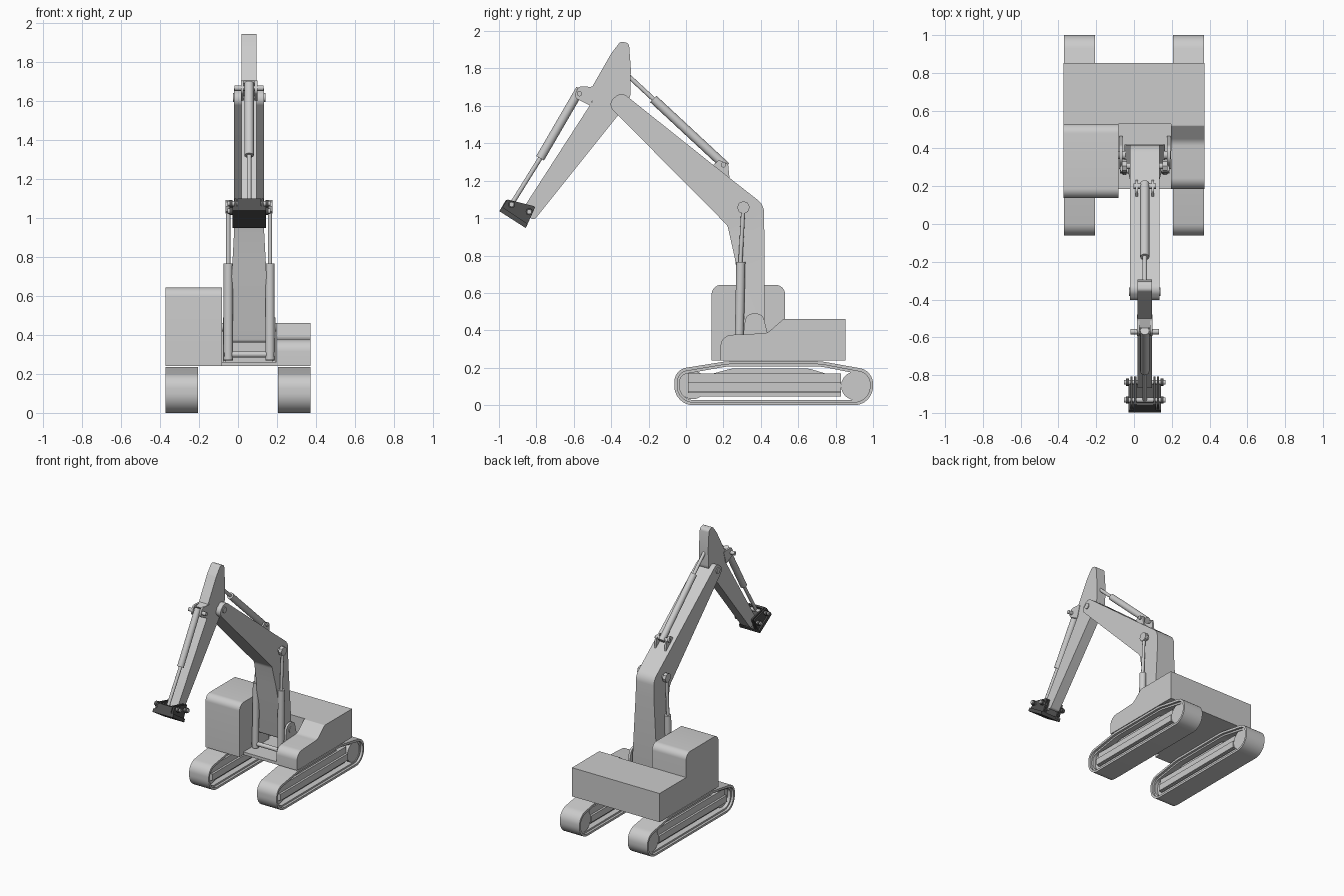
import bpy, bmesh, math
from mathutils import Vector

if "Cube" in bpy.data.objects:
    bpy.data.objects.remove(bpy.data.objects["Cube"])

CX = 0.057  # centre plane of the digging arm

dark = bpy.data.materials.new("dark_steel")
dark.diffuse_color = (0.08, 0.08, 0.08, 1)
dark.use_nodes = True
dark.node_tree.nodes["Principled BSDF"].inputs["Base Color"].default_value = dark.diffuse_color


def finish(name, bm, mat=None):
    bmesh.ops.recalc_face_normals(bm, faces=bm.faces)
    me = bpy.data.meshes.new(name)
    bm.to_mesh(me)
    bm.free()
    me.shade_smooth()
    me.set_sharp_from_angle(angle=math.radians(32))
    if mat:
        me.materials.append(mat)
    ob = bpy.data.objects.new(name, me)
    bpy.context.collection.objects.link(ob)
    return ob


def fillet(pts, seg=6):
    """Round the corners of a (y, z[, radius]) outline."""
    out = []
    for i, p in enumerate(pts):
        c = Vector(p[:2])
        if len(p) < 3:
            out.append(c)
            continue
        a = (Vector(pts[i - 1][:2]) - c).normalized()
        b = (Vector(pts[(i + 1) % len(pts)][:2]) - c).normalized()
        half = a.angle(b) / 2
        t = p[2] / math.tan(half)
        mid = c + (a + b).normalized() * (p[2] / math.sin(half))
        s, e = c + a * t - mid, c + b * t - mid
        for k in range(seg + 1):
            f = k / seg
            out.append(mid + (s * (1 - f) + e * f).normalized() * p[2])
    return out


def prism(bm, pts, x0, x1):
    lo = [bm.verts.new((x0, p[0], p[1])) for p in pts]
    hi = [bm.verts.new((x1, p[0], p[1])) for p in pts]
    bm.faces.new(lo)
    bm.faces.new(hi[::-1])
    for i in range(len(pts)):
        bm.faces.new((lo[i - 1], lo[i], hi[i], hi[i - 1]))


def plate(name, pts, x0, x1, mat=None):
    bm = bmesh.new()
    prism(bm, fillet(pts), x0, x1)
    return finish(name, bm, mat)


def box(name, x0, x1, y0, y1, z0, z1, mat=None):
    return plate(name, [(y0, z0), (y1, z0), (y1, z1), (y0, z1)], x0, x1, mat)


def rod(name, a, b, r, n=20, mat=None):
    a, b = Vector(a), Vector(b)
    bm = bmesh.new()
    bmesh.ops.create_cone(bm, cap_ends=True, segments=n, radius1=r, radius2=r, depth=(b - a).length)
    q = Vector((0, 0, 1)).rotation_difference(b - a)
    bmesh.ops.transform(bm, matrix=q.to_matrix().to_4x4(), verts=bm.verts)
    bmesh.ops.translate(bm, vec=(a + b) / 2, verts=bm.verts)
    return finish(name, bm, mat)


def ring(name, outer, inner, x0, x1):
    """Closed belt between two outlines with the same point count."""
    bm = bmesh.new()
    loops = [[bm.verts.new((x, p[0], p[1])) for p in o]
             for o, x in ((outer, x0), (outer, x1), (inner, x1), (inner, x0))]
    for i in range(len(outer)):
        for k in range(4):
            a, b = loops[k], loops[(k + 1) % 4]
            bm.faces.new((a[i - 1], a[i], b[i], b[i - 1]))
    return finish(name, bm)


def belt(d):
    """Track outline shrunk inward by d."""
    return fillet([(-0.062 + d, d, 0.1 - d), (1.0 - d, d, 0.1 - d), (1.0 - d, 0.185 - d, 0.085 - d),
                   (0.72, 0.235 - d, 0.3), (0.22, 0.235 - d, 0.3), (-0.062 + d, 0.19 - d, 0.075 - d)], 8)


# Crawler tracks with frame, hump, rail and wheels
for side, s in (("left", -1), ("right", 1)):
    c = 0.2885 * s
    ring(side + "_track", belt(0), belt(0.016), c - 0.083, c + 0.083)
    ring(side + "_track_guide", belt(0.014), belt(0.028), c - 0.065, c + 0.065)
    plate(side + "_track_frame", [(0.01, 0.065), (0.83, 0.065), (0.83, 0.17), (0.01, 0.17)], c - 0.05, c + 0.05)
    box(side + "_frame_ledge", c - 0.066, c + 0.066, 0.01, 0.83, 0.07, 0.12)
    box(side + "_roller_rail", c - 0.04, c + 0.04, 0.01, 0.83, 0.045, 0.068)
    plate(side + "_frame_hump", [(0.13, 0.165), (0.76, 0.165), (0.66, 0.195, 0.1), (0.24, 0.195, 0.1)],
          c - 0.035, c + 0.035)
    rod(side + "_sprocket", (c - 0.06, 0.905, 0.103), (c + 0.06, 0.905, 0.103), 0.076, 28)
    rod(side + "_idler", (c - 0.04, 0.035, 0.108), (c + 0.04, 0.035, 0.108), 0.076, 28)

# Upper body: engine block, floor, cab and side housing
box("engine_block", -0.372, 0.372, 0.53, 0.852, 0.24, 0.46)
box("deck_floor", -0.085, 0.2, 0.185, 0.53, 0.24, 0.262)
plate("cab", [(0.137, 0.24), (0.53, 0.24), (0.53, 0.643, 0.05), (0.137, 0.643, 0.05)], -0.372, -0.083)
plate("side_housing", [(0.185, 0.24), (0.53, 0.24), (0.53, 0.46), (0.52, 0.46, 0.01),
                       (0.435, 0.385, 0.06), (0.185, 0.373, 0.06)], 0.197, 0.372)

# Boom: bent arm that widens towards its foot
bm = bmesh.new()
prism(bm, fillet([(0.33, 0.36, 0.02), (0.42, 0.36, 0.02), (0.418, 1.07, 0.09), (0.22, 1.225, 0.3),
                  (-0.345, 1.675, 0.043), (-0.425, 1.612, 0.043), (0.222, 0.96, 0.06), (0.26, 0.79)]),
      CX - 0.077, CX + 0.077)
bmesh.ops.bisect_plane(bm, geom=bm.verts[:] + bm.edges[:] + bm.faces[:],
                       plane_co=(0, 0, 0.93), plane_no=(0, 0, 1))
for v in bm.verts:
    if v.co.z < 0.93:
        v.co.x = CX + (v.co.x - CX) * (1 + 0.7 * (0.93 - v.co.z))
finish("boom", bm)
rod("boom_tip_pin", (CX - 0.083, -0.358, 1.617), (CX + 0.083, -0.358, 1.617), 0.022)
rod("boom_foot_pin", (CX - 0.14, 0.365, 0.44), (CX + 0.14, 0.365, 0.44), 0.022)
rod("lift_pin", (CX - 0.118, 0.307, 1.057), (CX + 0.118, 0.307, 1.057), 0.016)
rod("lift_base_pin", (CX - 0.13, 0.284, 0.30), (CX + 0.13, 0.284, 0.30), 0.016)

# Lift cylinders and foot brackets on both sides of the boom
for side, s in (("left", -1), ("right", 1)):
    x = CX + s * 0.107
    rod(side + "_lift_barrel", (x, 0.283, 0.27), (x, 0.293, 0.765), 0.024)
    rod(side + "_lift_rod", (x, 0.29, 0.75), (x, 0.306, 1.05), 0.011)
    rod(side + "_lift_nut", (x - 0.013, 0.307, 1.057), (x + 0.013, 0.307, 1.057), 0.034, 8)
    plate(side + "_foot_bracket", [(0.29, 0.25), (0.47, 0.25), (0.41, 0.49, 0.045), (0.32, 0.49, 0.045)],
          CX + s * 0.118, CX + s * 0.135)
    # Ears for the arm cylinder on top of the boom
    plate(side + "_boom_ear", [(0.13, 1.27), (0.235, 1.19), (0.225, 1.29, 0.012), (0.175, 1.31, 0.012)],
          CX + s * 0.036, CX + s * 0.05)
    # Ears for the bucket cylinder on the front of the arm
    plate(side + "_arm_ear", [(-0.48, 1.70), (-0.575, 1.705, 0.025), (-0.60, 1.645, 0.025), (-0.51, 1.60)],
          CX + s * 0.028, CX + s * 0.042)

# Arm cylinder
rod("arm_cylinder_barrel", (CX, 0.215, 1.275), (CX, -0.175, 1.637), 0.024)
rod("arm_cylinder_rod", (CX, -0.16, 1.623), (CX, -0.31, 1.762), 0.012)
rod("arm_cylinder_pin", (CX - 0.06, 0.2, 1.285), (CX + 0.06, 0.2, 1.285), 0.014)

# Digging arm
plate("arm", [(-0.815, 0.985, 0.02), (-0.355, 1.56), (-0.297, 1.65, 0.06), (-0.295, 1.80), (-0.305, 1.935, 0.025),
              (-0.35, 1.945, 0.02), (-0.40, 1.88, 0.04), (-0.50, 1.705), (-0.55, 1.69), (-0.50, 1.625),
              (-0.875, 1.045, 0.02)], CX - 0.039, CX + 0.039)

# Bucket cylinder
rod("bucket_cylinder_barrel", (CX, -0.565, 1.69), (CX, -0.78, 1.32), 0.024)
rod("bucket_cylinder_rod", (CX, -0.77, 1.335), (CX, -0.932, 1.075), 0.012)
rod("bucket_cylinder_pin", (CX - 0.075, -0.57, 1.665), (CX + 0.075, -0.57, 1.665), 0.014)

# Dark coupler at the arm end: side plates, base plate and pins
for side, s in (("left", -1), ("right", 1)):
    for k, o in (("inner", 0.045), ("outer", 0.064)):
        plate(f"{side}_{k}_coupler_plate", [(-0.955, 1.1, 0.008), (-0.805, 1.062, 0.008), (-0.855, 0.95), (-0.995, 1.037)],
              CX + s * o, CX + s * (o + 0.011), dark)
plate("coupler_base", [(-0.998, 1.037), (-0.857, 0.947), (-0.847, 0.97), (-0.984, 1.06)],
      CX - 0.086, CX + 0.086, dark)
plate("coupler_front_bar", [(-0.998, 1.037), (-0.98, 1.026), (-0.945, 1.092), (-0.962, 1.098)],
      CX - 0.06, CX + 0.06, dark)
for k, y, z in (("front", -0.932, 1.073), ("rear", -0.838, 1.034)):
    rod(k + "_coupler_pin", (CX - 0.11, y, z), (CX + 0.11, y, z), 0.013)
    for s in (-1, 1):
        x = CX + s * 0.092
        rod(k + "_coupler_collar", (x - 0.008, y, z), (x + 0.008, y, z), 0.019, 16, dark)
